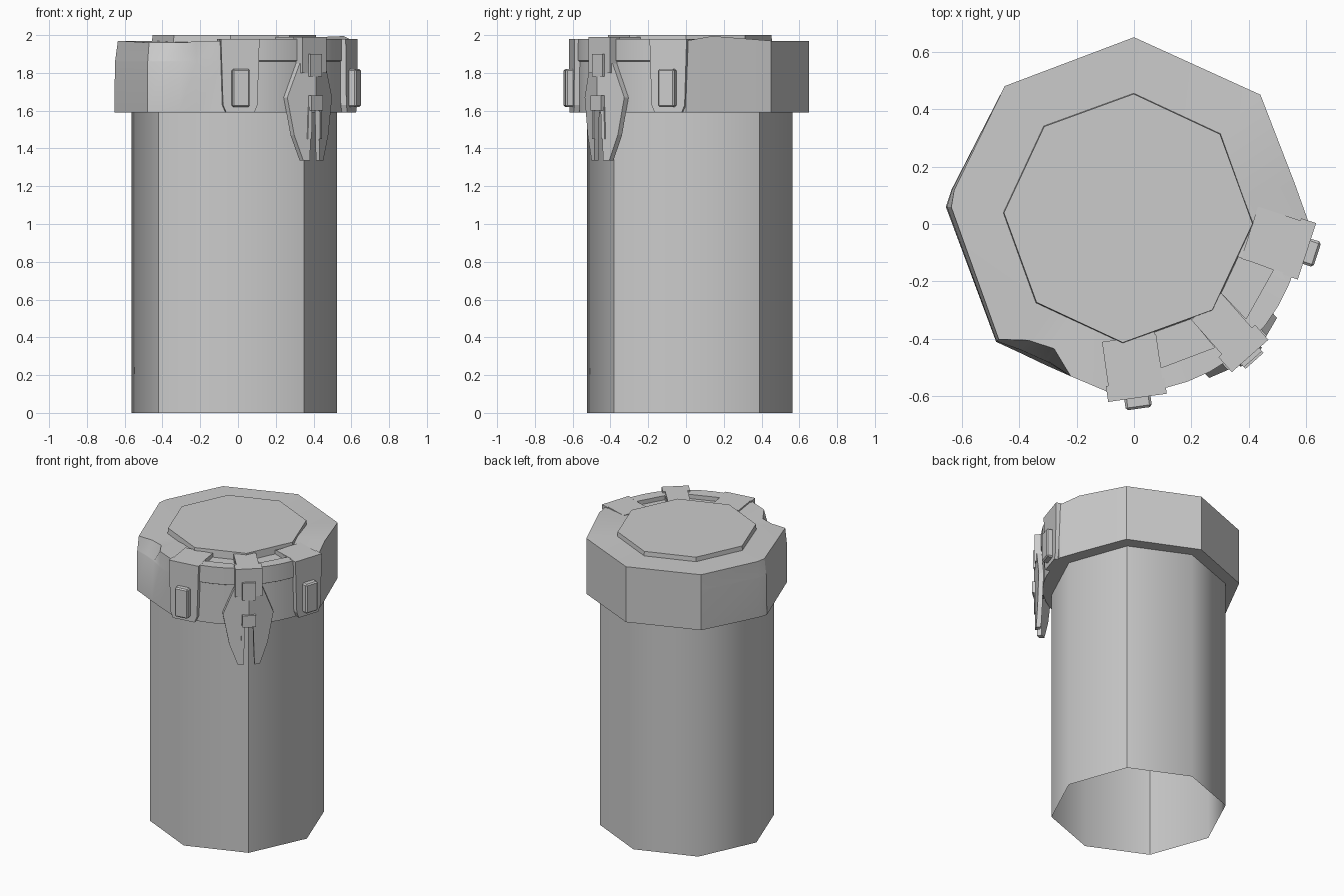
import bpy, bmesh
from math import radians, sin, cos
from mathutils import Vector

cube = bpy.data.objects.get("Cube")
if cube:
    bpy.data.objects.remove(cube, do_unlink=True)

grey = bpy.data.materials.new("plain grey")
grey.use_nodes = True
grey.diffuse_color = (0.6, 0.6, 0.6, 1)
grey.node_tree.nodes["Principled BSDF"].inputs["Base Color"].default_value = grey.diffuse_color

CENTRE = Vector((-0.02, 0.02, 0))
CLASP = -48.5


def finish(name, bm, fix_normals=True):
    if fix_normals:
        bmesh.ops.recalc_face_normals(bm, faces=bm.faces)
    mesh = bpy.data.meshes.new(name)
    bm.to_mesh(mesh)
    bm.free()
    mesh.materials.append(grey)
    ob = bpy.data.objects.new(name, mesh)
    bpy.context.collection.objects.link(ob)
    return ob


def smooth(ob, angle):
    bpy.ops.object.select_all(action='DESELECT')
    ob.select_set(True)
    bpy.context.view_layer.objects.active = ob
    bpy.ops.object.shade_smooth_by_angle(angle=radians(angle))


def loft(name, rings, caps=True):
    """Skin a stack of closed rings, with optional end faces."""
    bm = bmesh.new()
    rows = [[bm.verts.new(p) for p in ring] for ring in rings]
    n = len(rows[0])
    for a, b in zip(rows, rows[1:]):
        for i in range(n):
            j = (i + 1) % n
            bm.faces.new((a[i], a[j], b[j], b[i]))
    if caps:
        bm.faces.new(rows[0][::-1])
        top = bm.faces.new(rows[-1])
        # A fan from the middle lets the rim be uneven
        hub = bmesh.ops.poke(bm, faces=[top])["verts"][0]
        hub.co = CENTRE + Vector((0, 0, rows[-1][0].co.z))
    return finish(name, bm)


def octagon(radius, z, turn=-2.5):
    return [CENTRE + Vector((radius * cos(radians(45 * i + turn)),
                             radius * sin(radians(45 * i + turn)), z)) for i in range(8)]


def plate(name, profile, origin, angle, r0, r1, sweep=0.0):
    """Extrude a (sideways, height) profile along an outward direction."""
    out = Vector((cos(radians(angle)), sin(radians(angle)), 0))
    side = Vector((-out.y, out.x, 0))

    def place(u, z, r):
        return origin + side * u + out * (r - sweep * abs(u)) + Vector((0, 0, z))
    return loft_flat(name, [[place(u, z, r) for u, z in profile] for r in (r0, r1)])


def loft_flat(name, rings):
    bm = bmesh.new()
    a, b = [[bm.verts.new(p) for p in ring] for ring in rings]
    n = len(a)
    for i in range(n):
        j = (i + 1) % n
        bm.faces.new((a[i], a[j], b[j], b[i]))
    bm.faces.new(a[::-1])
    bm.faces.new(b)
    return finish(name, bm)


def box(w, z0, z1):
    return [(-w, z0), (w, z0), (w, z1), (-w, z1)]


def cut(ob, cutter):
    mod = ob.modifiers.new("cut", 'BOOLEAN')
    mod.object = cutter
    mod.solver = 'EXACT'
    bpy.context.view_layer.objects.active = ob
    bpy.ops.object.modifier_apply(modifier=mod.name)
    bpy.data.objects.remove(cutter, do_unlink=True)


# Body: open octagonal tube, creased at three corners only
body = loft("body", [octagon(0.545, 0), octagon(0.545, 1.94)], caps=False)
for p in body.data.polygons:
    p.use_smooth = True
for e in body.data.edges:
    a, b = [body.data.vertices[i].co - CENTRE for i in e.vertices]
    upright = abs(a.z - b.z) > 1
    diagonal = min(abs(a.x), abs(a.y)) > 0.2
    e.use_edge_sharp = upright and diagonal and not (a.x < 0 < a.y)

# Lid rim: x, y, inset of the top edge, lift of the top edge, inset of the lower wall
rim = [(0.61, 0, 1, 0, 1), (0.56, 0.14, 1, 0.025, 1), (0.44, 0.45, 1, 0, 1),
       (0, 0.65, 1, 0, 1), (-0.45, 0.48, 1, 0, 1), (-0.635, 0.12, 0.985, 0, 1),
       (-0.655, 0.06, 0.97, 0, 1), (-0.48, -0.41, 0.98, -0.01, 1),
       (-0.4, -0.447, 0.91, -0.01, 1), (-0.31, -0.49, 0.89, -0.01, 1),
       (-0.22, -0.53, 1, 0, 1), (-0.09, -0.585, 1, 0, 1)]
for deg in range(-78, -18, 8):
    rim.append((CENTRE.x + 0.605 * cos(radians(deg)),
                CENTRE.y + 0.605 * sin(radians(deg)), 1, 0.01, 0.985))
rings = []
for z, f, low in ((1.59, 0, 1), (1.86, 0.2, 1), (1.865, 0.25, 0), (1.97, 1, 0)):
    ring = []
    for x, y, inset, lift, lower in rim:
        s = (1 + (inset - 1) * f) * (lower if low else 1)
        p = CENTRE + (Vector((x, y, 0)) - CENTRE) * s
        ring.append(p + Vector((0, 0, z + (lift if f == 1 else 0))))
    rings.append(ring)
lid = loft("lid", rings)

# Hollow under the lid, and the two shallow slots on top
cut(lid, loft_flat("hollow_cutter", [octagon(0.542, 1.5), octagon(0.542, 1.93)]))
slots = [[(0.07, -0.365), (0.095, -0.50), (0.28, -0.43), (0.19, -0.32)],
         [(0.35, -0.11), (0.295, -0.23), (0.39, -0.33), (0.485, -0.16)]]
for quad in slots:
    cut(lid, loft_flat("slot_cutter", [[Vector((x, y, z)) for x, y in quad]
                                       for z in (1.95, 2.1)]))
smooth(lid, 30)

# Raised top panel
loft_flat("top_panel", [octagon(0.437, 1.95), octagon(0.433, 2.0)])

# Side tabs with their buttons
tab = [(-0.075, 1.59), (0.075, 1.59), (0.092, 1.63), (0.103, 1.98), (-0.103, 1.98), (-0.092, 1.63)]
for name, x, y, angle in (("front", 0.012, -0.605, -82), ("left", 0.602, -0.095, -18)):
    spot = Vector((x, y, 0))
    plate(name + "_tab", tab, spot, angle, -0.055, 0)
    plate(name + "_tab_bridge", box(0.095, 1.955, 1.98), spot, angle, -0.21, -0.01)
    button = plate(name + "_button", box(0.046, 1.62, 1.82), spot, angle, -0.01, 0.038)
    bevel = button.modifiers.new("soft edge", 'BEVEL')
    bevel.width = 0.008
    bevel.segments = 1

# Clasp: strap over the rim, swept two-pronged plate below it
plate("clasp_bridge", box(0.07, 1.95, 1.99), CENTRE, CLASP, 0.41, 0.62)
plate("clasp_strap", box(0.085, 1.8, 1.99), CENTRE, CLASP, 0.57, 0.64)
plate("clasp_pad", box(0.042, 1.78, 1.9), CENTRE, CLASP, 0.63, 0.655)
wing = [(0, 1.85), (0.09, 1.85), (0.158, 1.67), (0.12, 1.47), (0.07, 1.335),
        (0.035, 1.335), (0.03, 1.45), (0.026, 1.6), (0, 1.6)]
for name, s in (("left", 1), ("right", -1)):
    plate(name + "_clasp_wing", [(s * u, z) for u, z in wing], CENTRE, CLASP, 0.625, 0.655, 0.33)
    rib = [(s * u, z) for u, z in ((0.026, 1.62), (0.045, 1.62), (0.05, 1.45), (0.03, 1.45))]
    plate(name + "_clasp_rib", rib, CENTRE, CLASP, 0.63, 0.662, 0.33)
plate("clasp_catch", box(0.042, 1.6, 1.68), CENTRE, CLASP, 0.6, 0.663)
